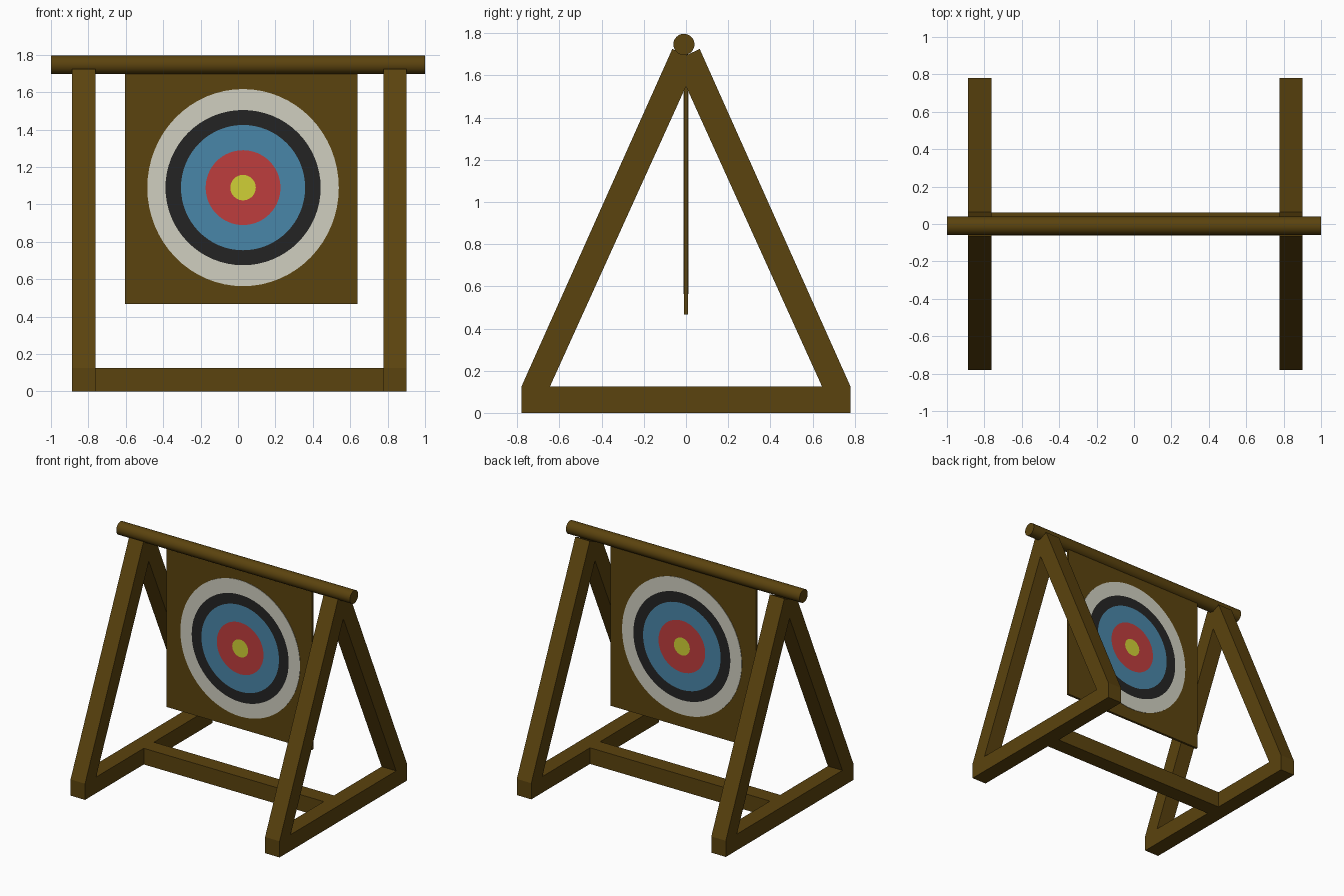
import bpy, bmesh, math

if "Cube" in bpy.data.objects:
    bpy.data.objects.remove(bpy.data.objects["Cube"])

def material(name, srgb):
    m = bpy.data.materials.new(name)
    lin = [((c / 255 + 0.055) / 1.055) ** 2.4 if c > 10 else c / 255 / 12.92 for c in srgb]
    m.diffuse_color = (*lin, 1)
    m.use_nodes = True
    m.node_tree.nodes["Principled BSDF"].inputs["Base Color"].default_value = m.diffuse_color
    return m

wood = material("brown wood", (91, 67, 14))
rings = [material("off white", (208, 207, 192)), material("black", (36, 36, 36)),
         material("blue", (73, 134, 168)), material("red", (190, 61, 61)),
         material("yellow", (208, 208, 54))]

def finish(name, bm, mats):
    bmesh.ops.recalc_face_normals(bm, faces=bm.faces)
    me = bpy.data.meshes.new(name)
    bm.to_mesh(me)
    bm.free()
    ob = bpy.data.objects.new(name, me)
    for m in mats:
        me.materials.append(m)
    bpy.context.collection.objects.link(ob)
    return ob

def prism(name, profile, x0, x1):
    """Extrude a (y, z) outline along x."""
    bm = bmesh.new()
    face = bm.faces.new([bm.verts.new((x0, y, z)) for y, z in profile])
    ext = bmesh.ops.extrude_face_region(bm, geom=[face])
    bmesh.ops.translate(bm, vec=(x1 - x0, 0, 0),
                        verts=[v for v in ext["geom"] if isinstance(v, bmesh.types.BMVert)])
    return finish(name, bm, [wood])

def rect(y0, y1, z0, z1):
    return [(y0, z0), (y1, z0), (y1, z1), (y0, z1)]

# A-frames: a foot beam and two leaning legs on each side
leg = [(-0.78, 0.125), (-0.645, 0.125), (0.055, 1.67), (-0.065, 1.725)]
for side, x0, x1 in (("left", -0.887, -0.763), ("right", 0.778, 0.902)):
    prism(side + "_foot", rect(-0.78, 0.78, 0, 0.125), x0, x1)
    prism(side + "_front_leg", leg, x0, x1)
    prism(side + "_back_leg", [(-y, z) for y, z in leg], x0, x1)

# Lower cross beam and hanging board
prism("cross_beam", rect(-0.062, 0.062, 0, 0.125), -0.763, 0.778)
prism("target_board", rect(-0.009, 0.009, 0.467, 1.72), -0.605, 0.64)

# Round top bar
bm = bmesh.new()
bmesh.ops.create_cone(bm, cap_ends=True, segments=32, radius1=0.05, radius2=0.05, depth=2)
for v in bm.verts:
    x, y, z = v.co
    v.co = (z, y - 0.01, x + 1.747)
bar = finish("top_bar", bm, [wood])
bpy.context.view_layer.objects.active = bar
bar.select_set(True)
bpy.ops.object.shade_smooth_by_angle(angle=math.radians(40))

# Target painted on both faces of the board: concentric rings, thin plate
radii = [(0.512, 0.527), (0.415, 0.415), (0.332, 0.335), (0.2, 0.2), (0.068, 0.068)]
N = 64
for side, sgn in (("front", -1), ("back", 1)):
    bm = bmesh.new()
    def loop(rx, rz, y):
        return [bm.verts.new((0.027 + rx * math.cos(2 * math.pi * i / N), sgn * y,
                              1.09 + rz * math.sin(2 * math.pi * i / N))) for i in range(N)]
    loops = [loop(*radii[0], 0.008)] + [loop(rx, rz, 0.012) for rx, rz in radii]
    for k in range(len(loops) - 1):
        a, b = loops[k], loops[k + 1]
        for i in range(N):
            j = (i + 1) % N
            bm.faces.new((a[i], a[j], b[j], b[i])).material_index = max(0, k - 1)
    bm.faces.new(loops[-1]).material_index = 4
    bm.faces.new(loops[0])
    finish(side + "_target_rings", bm, rings)
